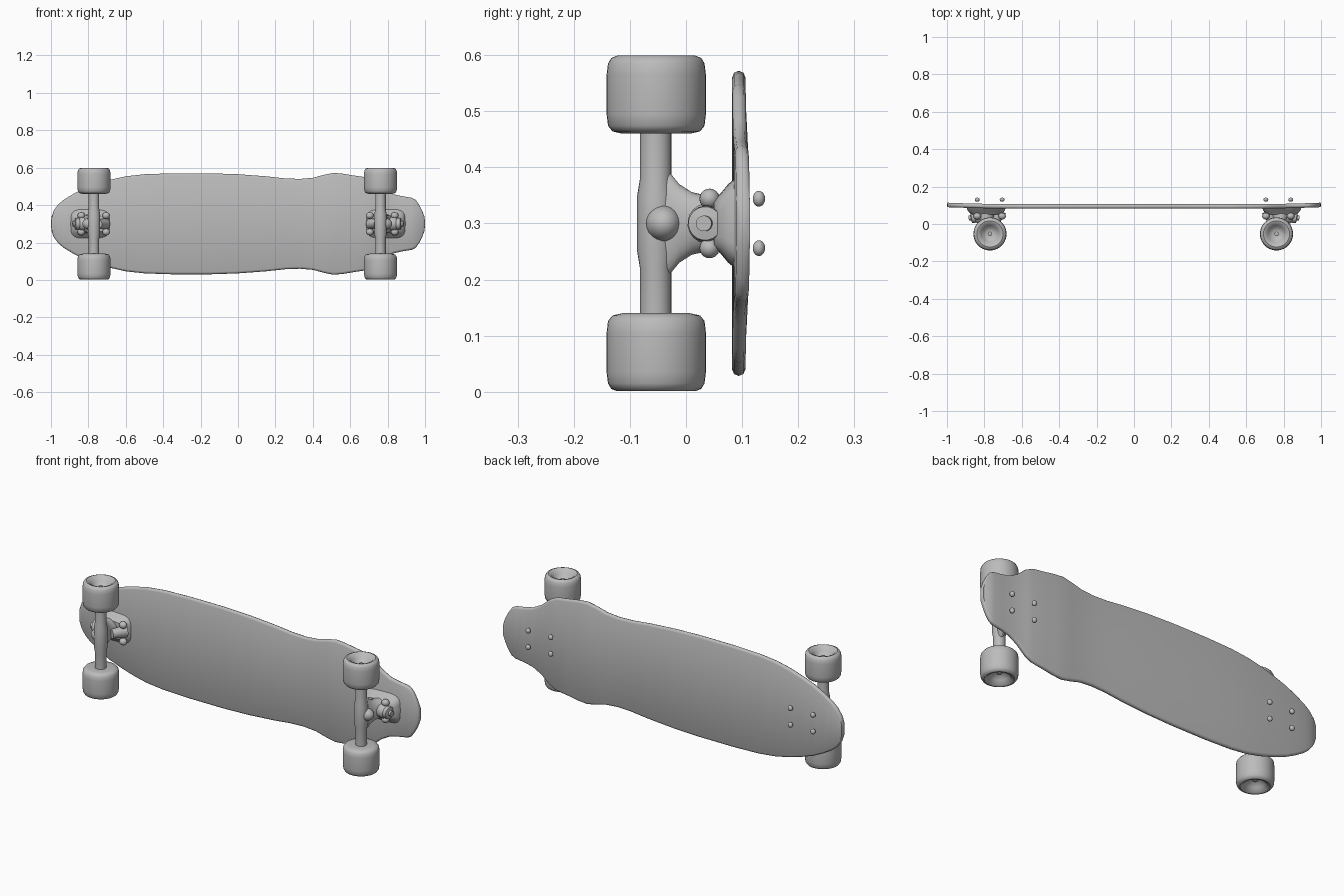
import bpy, bmesh, math
from mathutils import Vector, Matrix

if "Cube" in bpy.data.objects:
    bpy.data.objects.remove(bpy.data.objects["Cube"])

grey = bpy.data.materials.new("plain grey")
grey.diffuse_color = (0.5, 0.5, 0.5, 1)
grey.use_nodes = True
grey.node_tree.nodes["Principled BSDF"].inputs["Base Color"].default_value = grey.diffuse_color
MID = 0.3  # height of the board's long axis


def finish(name, bm, angle=40):
    bmesh.ops.recalc_face_normals(bm, faces=bm.faces)
    me = bpy.data.meshes.new(name)
    bm.to_mesh(me)
    bm.free()
    ob = bpy.data.objects.new(name, me)
    bpy.context.collection.objects.link(ob)
    me.materials.append(grey)
    bpy.ops.object.select_all(action='DESELECT')
    ob.select_set(True)
    bpy.context.view_layer.objects.active = ob
    bpy.ops.object.shade_smooth_by_angle(angle=math.radians(angle))
    return ob


def loft(name, rings, angle=40):
    """Skin a list of closed rings and cap both ends."""
    bm = bmesh.new()
    rows = [[bm.verts.new(p) for p in r] for r in rings]
    n = len(rows[0])
    for a, b in zip(rows, rows[1:]):
        for i in range(n):
            j = (i + 1) % n
            bm.faces.new((a[i], a[j], b[j], b[i]))
    bm.faces.new(rows[0])
    bm.faces.new(rows[-1])
    return finish(name, bm, angle)


def lathe(name, profile, origin, axis=(0, 0, 1), n=32, angle=40):
    """Revolve (radius, height) pairs round an axis."""
    rot = Vector((0, 0, 1)).rotation_difference(Vector(axis)).to_matrix()
    o = Vector(origin)
    rings = [[o + rot @ Vector((r * math.cos(2 * math.pi * i / n),
                                r * math.sin(2 * math.pi * i / n), h))
              for i in range(n)] for r, h in profile]
    return loft(name, rings, angle)


def ellipsoid(name, loc, size):
    bm = bmesh.new()
    bmesh.ops.create_uvsphere(bm, u_segments=20, v_segments=12, radius=1,
                              matrix=Matrix.Translation(loc) @ Matrix.Diagonal((*size, 1)))
    return finish(name, bm)


# Deck: half widths along the length, lofted with a rounded edge
widths = [(-1, .012), (-.996, .04), (-.985, .072), (-.96, .105), (-.93, .13),
          (-.88, .16), (-.82, .19), (-.75, .215), (-.68, .236), (-.6, .254),
          (-.5, .265), (-.35, .27), (-.15, .27), (0, .265), (.15, .254),
          (.25, .243), (.33, .24), (.4, .246), (.46, .262), (.51, .272),
          (.56, .268), (.62, .258), (.69, .248), (.73, .228), (.78, .185),
          (.83, .158), (.88, .147), (.93, .139), (.95, .128), (.97, .1),
          (.985, .07), (.996, .04), (1, .012)]
rings = []
for x, h in widths:
    y = 0.094 + 0.008 * max(0, (abs(x) - 0.6) / 0.4) ** 2
    t = 0.012 if abs(x) < 0.999 else 0.006
    e = min(0.012, h * 0.5)
    half = [(h - e, -t), (h - e * .3, -t * .7), (h, 0), (h - e * .3, t * .7), (h - e, t)]
    ring = half + [(-a, -b) for a, b in half]
    rings.append([(x, y + b, MID + a) for a, b in ring])
loft("deck", rings, 50)

# Wheel profile: rounded tread, dished on the outer face
WHEEL = [(.02, .0), (.06, .0), (.078, .004), (.086, .014), (.0885, .035),
         (.0885, .105), (.086, .125), (.08, .135), (.07, .139), (.058, .135),
         (.045, .118), (.03, .102), (.016, .098)]

for side, label, wx in ((-1, "tail", -.77), (1, "nose", .762)):
    # Wheels and axle
    for s, pos in ((-1, "lower"), (1, "upper")):
        lathe(f"{label}_{pos}_wheel", WHEEL, (wx, -.053, MID + s * .16), (0, 0, s), 40)
        lathe(f"{label}_{pos}_axle_nut", [(.012, 0), (.012, .012), (.005, .014)],
              (wx, -.053, MID + s * .255), (0, 0, s), 12)
    lathe(f"{label}_axle", [(.028, -.17), (.028, -.08), (.033, -.05), (.033, .05),
                            (.028, .08), (.028, .17)], (wx, -.054, MID), n=24)

    # Hanger: web tapering from the axle towards the baseplate
    rings = []
    for y, hx, hz in ((-.055, .024, .105), (-.03, .026, .092), (-.012, .03, .07),
                      (.01, .035, .056), (.035, .045, .05), (.06, .055, .05)):
        rings.append([(wx + side * (y + .055) * .25 + hx * math.cos(a * math.pi / 12), y,
                       MID + hz * math.sin(a * math.pi / 12)) for a in range(24)])
    loft(f"{label}_hanger", rings)

    # Baseplate, flared against the deck
    rings = []
    for y, hx, hz in ((.05, .075, .045), (.062, .092, .054), (.075, .1, .07), (.09, .106, .082)):
        ring = []
        for a in range(32):
            c, s = math.cos(a * math.pi / 16), math.sin(a * math.pi / 16)
            ring.append((side * .79 + hx * math.copysign(abs(c) ** .5, c), y,
                         MID + hz * math.copysign(abs(s) ** .5, s)))
        rings.append(ring)
    loft(f"{label}_baseplate", rings)

    # Kingpin with bushing, and the pivot on the other side
    lathe(f"{label}_kingpin", [(.03, -.02), (.036, 0), (.036, .025), (.03, .035),
                               (.032, .04), (.03, .055), (.014, .058), (.014, .07)],
          (side * .815, .042, MID), (side, -.15, 0), 20)
    lathe(f"{label}_pivot", [(.03, 0), (.026, .04), (.022, .075)],
          (side * .71, .07, MID), (side * .55, -1, 0), 16)
    ellipsoid(f"{label}_axle_boss", (wx + side * .02, -.04, MID), (.042, .032, .032))

    # Mounting nuts under the plate and bolt heads over the deck
    for bx in (.705, .838):
        for bz in (-.044, .044):
            loc = (side * bx, .13, MID + bz)
            ellipsoid(f"{label}_bolt_head", loc, (.013, .011, .014))
            ellipsoid(f"{label}_mounting_nut", (side * bx, .042, MID + bz),
                      (.02, .018, .018))
